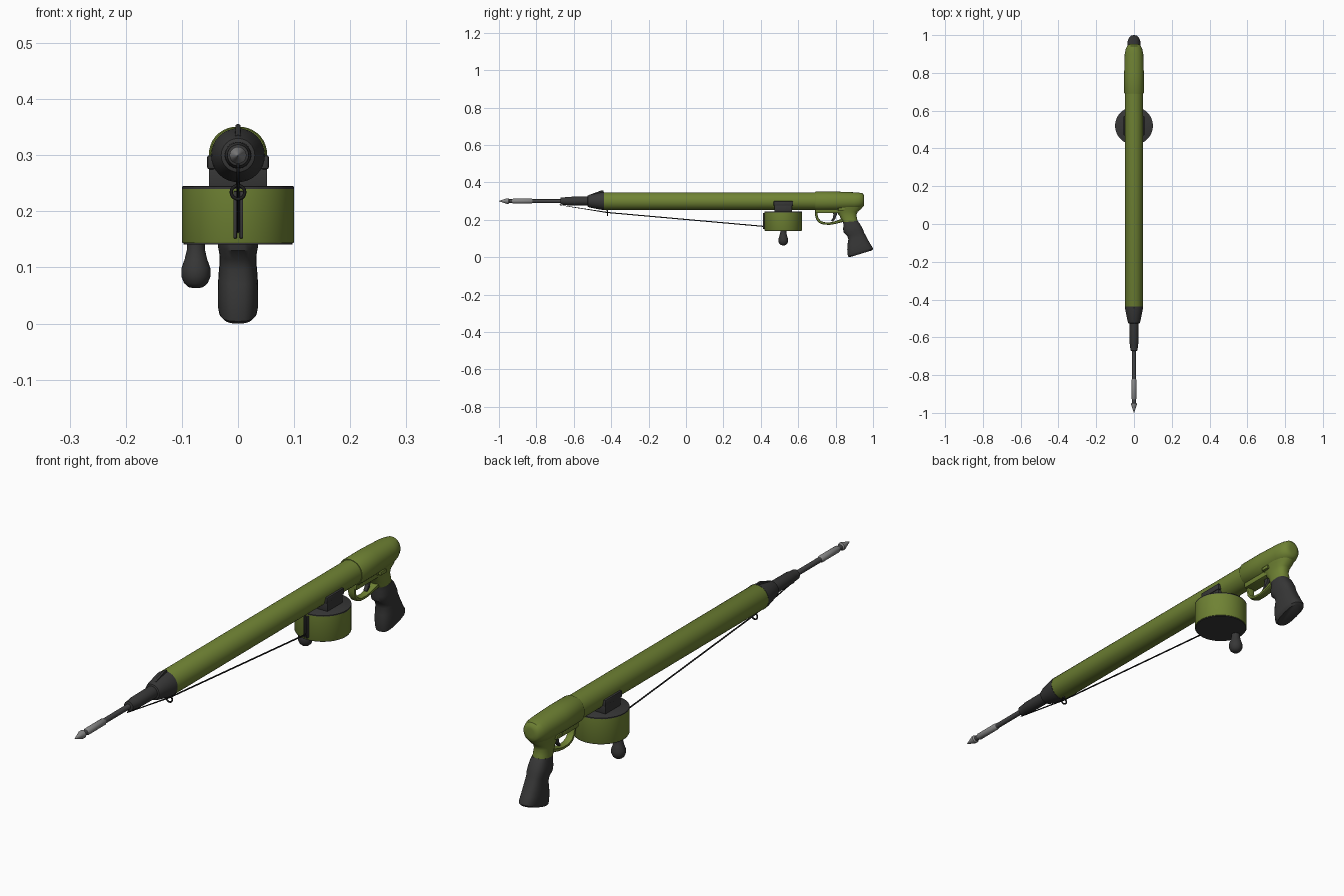
import bpy, bmesh, math
from mathutils import Vector


def material(name, rgb):
    m = bpy.data.materials.new(name)
    m.diffuse_color = (*rgb, 1)
    return m


GREEN = material("olive_green", (0.16, 0.225, 0.034))
DARK = material("dark_rubber", (0.038, 0.038, 0.038))
STEEL = material("dark_steel", (0.06, 0.06, 0.062))
LIGHT = material("light_steel", (0.24, 0.24, 0.24))
BLACK = material("black_line", (0.012, 0.012, 0.012))


def finish(name, bm, mat, angle=35):
    bmesh.ops.recalc_face_normals(bm, faces=bm.faces)
    me = bpy.data.meshes.new(name)
    bm.to_mesh(me)
    bm.free()
    ob = bpy.data.objects.new(name, me)
    bpy.context.collection.objects.link(ob)
    me.materials.append(mat)
    bpy.ops.object.select_all(action='DESELECT')
    ob.select_set(True)
    bpy.context.view_layer.objects.active = ob
    bpy.ops.object.shade_smooth_by_angle(angle=math.radians(angle))
    return ob


def skin(name, rings, mat, angle=35):
    """Join equal rings of points into a closed tube."""
    bm = bmesh.new()
    vs = [[bm.verts.new(p) for p in r] for r in rings]
    n = len(vs[0])
    for a, b in zip(vs, vs[1:]):
        for i in range(n):
            j = (i + 1) % n
            bm.faces.new((a[i], a[j], b[j], b[i]))
    bm.faces.new(vs[0])
    bm.faces.new(vs[-1])
    return finish(name, bm, mat, angle)


def loft(name, sections, mat, n=28, power=2.4, angle=35):
    """Each section spans (y0, z0) to (y1, z1) with half width w in x."""
    rings = []
    for y0, z0, y1, z1, w in sections:
        ring = []
        for i in range(n):
            a = 2 * math.pi * i / n
            c, s = math.cos(a), math.sin(a)
            u = math.copysign(abs(c) ** (2 / power), c)
            v = math.copysign(abs(s) ** (2 / power), s) / 2 + 0.5
            ring.append((w * u, y0 + (y1 - y0) * v, z0 + (z1 - z0) * v))
        rings.append(ring)
    return skin(name, rings, mat, angle)


def lathe(name, profile, mat, axis='Y', c=(0, 0, 0.3), n=32, angle=35):
    """Profile of (position, radius) along y or z."""
    rings = []
    for t, r in profile:
        ring = []
        for i in range(n):
            a = 2 * math.pi * i / n
            p, q = r * math.cos(a), r * math.sin(a)
            ring.append((c[0] + p, t, c[2] + q) if axis == 'Y' else (c[0] + p, c[1] + q, t))
        rings.append(ring)
    return skin(name, rings, mat, angle)


def box(name, lo, hi, mat, bevel=0.0):
    bm = bmesh.new()
    bmesh.ops.create_cube(bm, size=1)
    for v in bm.verts:
        v.co = Vector([(l + h) / 2 + k * (h - l) for l, h, k in zip(lo, hi, v.co)])
    if bevel:
        bmesh.ops.bevel(bm, geom=bm.edges[:], offset=bevel, segments=2, affect='EDGES', profile=0.5)
    return finish(name, bm, mat)


# barrel and rear body
lathe("barrel", [(-0.445, 0.045), (-0.44, 0.047), (0.70, 0.047)], GREEN)
loft("rear_body", [
    (0.69, 0.252, 0.69, 0.349, 0.049), (0.695, 0.249, 0.695, 0.351, 0.052),
    (0.80, 0.249, 0.80, 0.351, 0.052), (0.90, 0.254, 0.90, 0.347, 0.049),
    (0.925, 0.259, 0.925, 0.345, 0.044), (0.943, 0.266, 0.943, 0.342, 0.036),
    (0.951, 0.275, 0.951, 0.333, 0.026), (0.953, 0.288, 0.953, 0.322, 0.014)],
    GREEN, n=36, power=2.1)

# neck above the grip
loft("grip_neck", [
    (0.775, 0.275, 0.945, 0.275, 0.040), (0.785, 0.258, 0.937, 0.258, 0.036),
    (0.805, 0.240, 0.918, 0.243, 0.031), (0.822, 0.220, 0.911, 0.225, 0.029),
    (0.830, 0.200, 0.915, 0.206, 0.030), (0.838, 0.187, 0.917, 0.192, 0.031)], GREEN)

# rubber grip with finger swells
loft("grip", [
    (0.840, 0.187, 0.917, 0.194, 0.031), (0.842, 0.172, 0.928, 0.182, 0.033),
    (0.840, 0.150, 0.938, 0.164, 0.036), (0.844, 0.130, 0.947, 0.148, 0.036),
    (0.862, 0.114, 0.952, 0.132, 0.033), (0.868, 0.095, 0.960, 0.117, 0.033),
    (0.864, 0.070, 0.970, 0.098, 0.035), (0.862, 0.040, 0.985, 0.072, 0.036),
    (0.864, 0.015, 0.998, 0.052, 0.036), (0.866, 0.004, 1.000, 0.044, 0.034),
    (0.875, 0.000, 0.993, 0.036, 0.028)], DARK, power=2.7)

# trigger housing, guard and trigger
box("trigger_housing", (-0.026, 0.69, 0.235), (0.026, 0.83, 0.27), GREEN, 0.006)
loft("trigger_guard", [
    (0.690, 0.255, 0.706, 0.255, 0.016), (0.690, 0.225, 0.703, 0.227, 0.015),
    (0.695, 0.203, 0.708, 0.210, 0.014), (0.710, 0.184, 0.719, 0.195, 0.014),
    (0.735, 0.174, 0.738, 0.187, 0.014), (0.770, 0.173, 0.768, 0.186, 0.014),
    (0.800, 0.178, 0.796, 0.192, 0.015), (0.845, 0.190, 0.840, 0.208, 0.018)],
    GREEN, n=16, power=4)
loft("trigger", [
    (0.785, 0.245, 0.808, 0.245, 0.008), (0.788, 0.225, 0.806, 0.226, 0.008),
    (0.784, 0.207, 0.797, 0.203, 0.008), (0.775, 0.196, 0.783, 0.191, 0.007)],
    DARK, n=12, power=4)
for s, side in ((-1, "left"), (1, "right")):
    x = sorted((s * 0.030, s * 0.042))
    box("safety_catch_" + side, (x[0], 0.815, 0.250), (x[1], 0.85, 0.264), GREEN, 0.002)

# muzzle, front tube and sight
lathe("muzzle", [(-0.528, 0.022), (-0.525, 0.030), (-0.515, 0.034), (-0.455, 0.046),
                 (-0.438, 0.048), (-0.437, 0.040)], DARK)
lathe("muzzle_tube", [(-0.672, 0.013), (-0.67, 0.019), (-0.64, 0.021), (-0.635, 0.023),
                      (-0.52, 0.024)], DARK)
loft("front_sight", [(-0.51, 0.325, -0.51, 0.336, 0.006), (-0.455, 0.33, -0.455, 0.356, 0.005),
                     (-0.44, 0.33, -0.44, 0.356, 0.005)], DARK, n=8, power=4)

# spear
lathe("spear_shaft", [(-0.96, 0.010), (-0.65, 0.010)], STEEL, n=20)
lathe("spear_barb", [(-0.93, 0.010), (-0.925, 0.013), (-0.825, 0.013), (-0.82, 0.010)], LIGHT, n=20)
lathe("spear_tip", [(-1.0, 0.001), (-0.958, 0.015), (-0.95, 0.015), (-0.945, 0.010)], LIGHT, n=20)

# reel drum with dark end plates
R = (0, 0.52, 0)
lathe("reel_drum", [(0.144, 0.099), (0.146, 0.1), (0.24, 0.1)], GREEN, 'Z', R, 48)
lathe("reel_top_plate", [(0.239, 0.1), (0.244, 0.1), (0.245, 0.098)], DARK, 'Z', R, 48)
lathe("reel_bottom_plate", [(0.141, 0.097), (0.146, 0.097)], DARK, 'Z', R, 48)

# reel mount clamped on the barrel
box("reel_mount", (-0.052, 0.473, 0.243), (0.052, 0.567, 0.285), DARK, 0.002)
for s, side in ((-1, "left"), (1, "right")):
    x = sorted((s * 0.040, s * 0.055))
    box("mount_clamp_" + side, (x[0], 0.468, 0.275), (x[1], 0.572, 0.300), DARK, 0.004)

# crank knob
lathe("reel_knob", [(0.145, 0.016), (0.132, 0.016), (0.115, 0.020), (0.098, 0.026),
                    (0.084, 0.026), (0.072, 0.021), (0.065, 0.013), (0.063, 0.004)],
      DARK, 'Z', (-0.075, 0.52, 0), 24, 60)

# line outlet on the front of the reel
for x, nm in ((-0.005, "left"), (0.006, "right")):
    box("line_outlet_" + nm, (x - 0.003, 0.411, 0.152), (x + 0.003, 0.43, 0.236), DARK, 0.001)


def wire(name, pts, r, mat, cyclic=False):
    cu = bpy.data.curves.new(name, 'CURVE')
    cu.dimensions = '3D'
    cu.bevel_depth = r
    cu.bevel_resolution = 2
    cu.use_fill_caps = True
    sp = cu.splines.new('POLY')
    sp.points.add(len(pts) - 1)
    for p, co in zip(sp.points, pts):
        p.co = (*co, 1)
    sp.use_cyclic_u = cyclic
    cu.materials.append(mat)
    bpy.context.collection.objects.link(bpy.data.objects.new(name, cu))


# line and its guide ring under the barrel
wire("guide_ring", [(0.012 * math.cos(i * math.pi / 10), -0.42, 0.234 + 0.012 * math.sin(i * math.pi / 10))
                    for i in range(20)], 0.003, BLACK, True)
wire("guide_ring_stem", [(0, -0.42, 0.245), (0, -0.42, 0.258)], 0.004, DARK)
wire("spear_line", [(0, -0.665, 0.287), (0, -0.675, 0.279), (0, -0.42, 0.239), (0, 0.425, 0.164)], 0.0028, BLACK)
